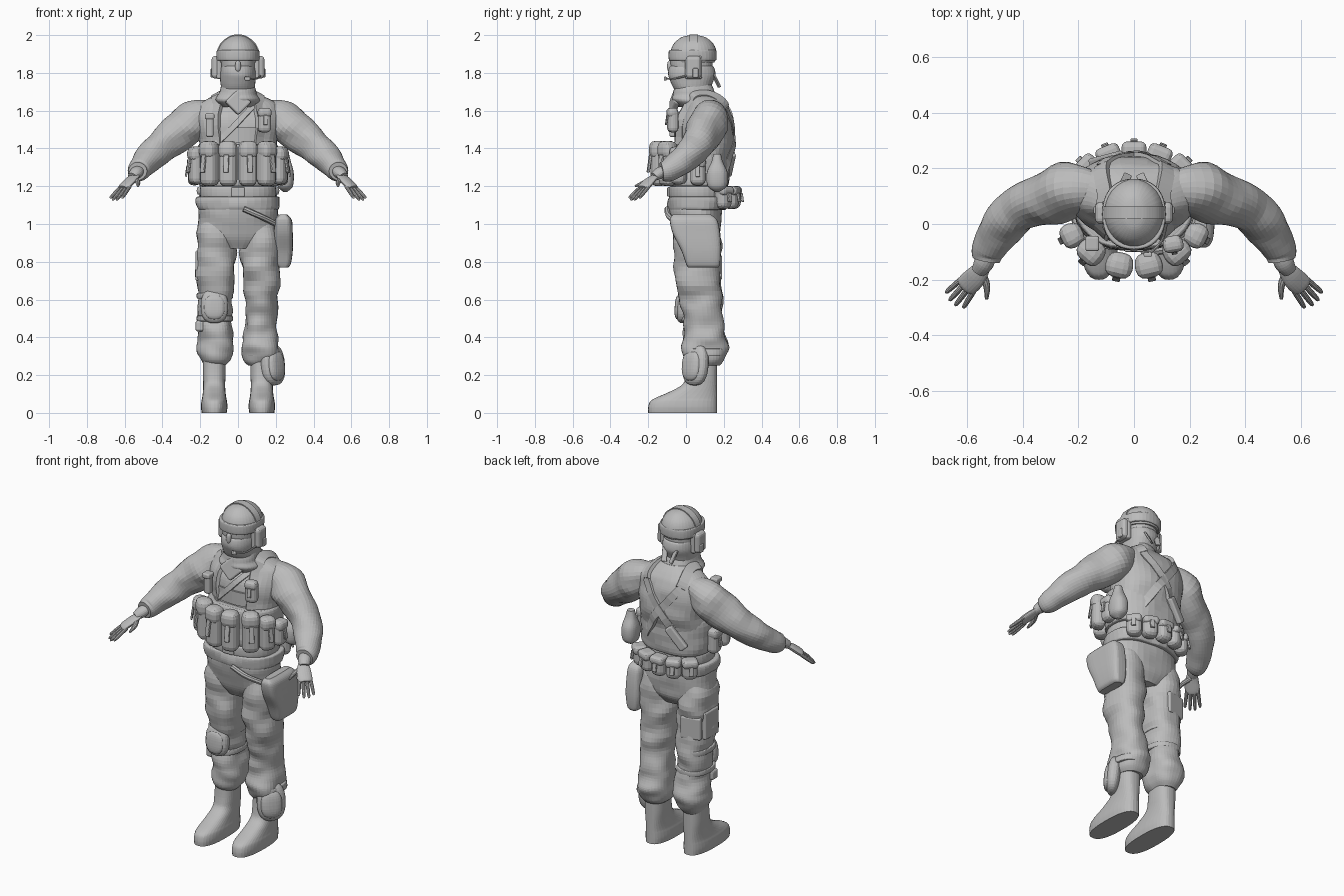
import bpy, bmesh, math
from mathutils import Vector, Matrix, noise
from mathutils.bvhtree import BVHTree

default_cube = bpy.data.objects.get("Cube")
if default_cube:
    bpy.data.objects.remove(default_cube, do_unlink=True)

grey = bpy.data.materials.new("plain grey")
grey.use_nodes = True
colour = [.5, .5, .5, 1]
grey.diffuse_color = colour
grey.node_tree.nodes["Principled BSDF"].inputs["Base Color"].default_value = colour
parts = []
up = Vector((0, 0, 1))
sides_of_body = {"left": 1, "right": -1}


def finish(name, bm):
    bmesh.ops.recalc_face_normals(bm, faces=bm.faces)
    mesh = bpy.data.meshes.new(name)
    bm.to_mesh(mesh)
    bm.free()
    mesh.materials.append(grey)
    obj = bpy.data.objects.new(name, mesh)
    bpy.context.collection.objects.link(obj)
    parts.append(obj)
    return obj


def spline(rows, steps):
    """Smooth curve through rows of any width."""
    rows = [Vector(row) for row in rows]
    ends = [rows[0]] + rows + [rows[-1]]
    curve = []
    for before, start, end, after in zip(ends, ends[1:], ends[2:], ends[3:]):
        leave, arrive = (end - before) / 2, (after - start) / 2
        for step in range(steps):
            t = step / steps
            ease = t * t * (3 - t - t)
            curve.append(start.lerp(end, ease) + leave * t * (1 - t) ** 2 - arrive * t * t * (1 - t))
    return curve + [rows[-1]]


def skin(name, rings):
    """Bridge equal rings of points and cap both ends."""
    bm = bmesh.new()
    loops = [[bm.verts.new(point) for point in ring] for ring in rings]
    for low, high in zip(loops, loops[1:]):
        for i in range(len(low)):
            bm.faces.new((low[i - 1], low[i], high[i], high[i - 1]))
    bm.faces.new(loops[0])
    bm.faces.new(loops[-1])
    return finish(name, bm)


def oval(middle, side, other, power, folds, count):
    """Squarish oval ring, roughened where cloth folds."""
    ring = []
    for i in range(count):
        angle = math.tau * i / count
        c, s = math.cos(angle), math.sin(angle)
        out = (side * math.copysign(abs(c) ** (2 / power), c)
               + other * math.copysign(abs(s) ** (2 / power), s))
        point = middle + out
        crease = noise.noise(Vector((point.x * 8, point.y * 8, point.z * 13)))
        ring.append(point + out.normalized() * folds * crease)
    return ring


def stack(name, rows, x=0, power=2.3, folds=0):
    """Upright body from rows of height, y, half width and half depth."""
    return skin(name, [oval(Vector((x, y, z)), Vector((wide, 0, 0)), Vector((0, deep, 0)), power, folds, 36)
                       for z, y, wide, deep in spline(rows, 6)])


def band(name, z, y, wide, deep, height, x=0, folds=0):
    """Belt with rounded rims."""
    rim, half = .9, height / 2
    return stack(name, [(z - half, y, wide * rim, deep * rim), (z - half * .8, y, wide, deep),
                        (z + half * .8, y, wide, deep), (z + half, y, wide * rim, deep * rim)], x, folds=folds)


def tube(name, rows, mirror=1, flat=1, folds=0, count=20):
    """Limb swept along rows of x, y, z and radius; flat squashes it vertically."""
    path = spline(rows, 5)
    rings = []
    for k, (x, y, z, radius) in enumerate(path):
        tangent = (path[min(k + 1, len(path) - 1)] - path[max(k - 1, 0)]).to_3d()
        side = tangent.cross(up).normalized()
        other = side.cross(tangent).normalized()
        ring = oval(Vector((x, y, z)), side * radius, other * radius * flat, 2, folds, count)
        rings.append([Vector((point.x * mirror, point.y, point.z)) for point in ring])
    return skin(name, rings)


def place_turned(bm, place, yaw, pitch, roll):
    spin = Matrix.Translation(place)
    for degrees, axis in ((yaw, 'Z'), (roll, 'Y'), (pitch, 'X')):
        spin = spin @ Matrix.Rotation(math.radians(degrees), 4, axis)
    bm.transform(spin)


def block(name, place, size, yaw=0, pitch=0, roll=0, soft=.3):
    """Rounded box; soft is the bevel as a share of the thinnest side."""
    bm = bmesh.new()
    bmesh.ops.create_cube(bm, size=1)
    bmesh.ops.scale(bm, vec=size, verts=bm.verts)
    bmesh.ops.bevel(bm, geom=bm.edges[:], offset=min(size) * soft, segments=3, profile=.5, affect='EDGES')
    place_turned(bm, place, yaw, pitch, roll)
    return finish(name, bm)


def pad(name, place, size, yaw=0, pitch=0, roll=0):
    """Oval cushion with a blunt rim."""
    bm = bmesh.new()
    bmesh.ops.create_uvsphere(bm, u_segments=24, v_segments=16, radius=.5)
    for vert in bm.verts:
        for axis in range(3):
            vert.co[axis] = math.copysign(abs(vert.co[axis] * 2) ** .8 / 2, vert.co[axis])
    bmesh.ops.scale(bm, vec=size, verts=bm.verts)
    place_turned(bm, place, yaw, pitch, roll)
    return finish(name, bm)


def pouch(name, place, size, yaw):
    """Rounded pouch with a closing flap and a pull tab on its outer side."""
    wide, deep, high = size
    turn = Matrix.Rotation(math.radians(yaw), 3, 'Z')
    block(name, place, size, yaw, soft=.4)
    block(name + " flap", Vector(place) + turn @ Vector((0, -deep * .08, high * .3)),
          (wide * 1.05, deep, high * .4), yaw, soft=.4)
    block(name + " tab", Vector(place) + turn @ Vector((0, -deep * .6, 0)),
          (wide * .3, deep * .15, high * .4), yaw, pitch=-8)


def pouch_row(name, angles, wide, deep, z, size):
    """Pouches around the waist; angles run from the front towards the left."""
    for number, angle in enumerate(angles):
        turn = math.radians(angle)
        pouch(f"{name} {number}", (wide * math.sin(turn), .07 - deep * math.cos(turn), z), size, angle)


def strap(name, points, width, base, centre, thick=.01):
    """Flat band laid on the surface of another part."""
    tree = BVHTree.FromPolygons([v.co for v in base.data.vertices],
                                [tuple(face.vertices) for face in base.data.polygons])
    spots = []
    for point in spline(points, 8):
        middle = Vector((0, centre.y, min(point.z, centre.z)))
        out = (point - middle).normalized()
        spots.append((tree.ray_cast(middle + out, -out)[0] or point, out))
    rings = []
    for k, (point, out) in enumerate(spots):
        tangent = spots[min(k + 1, len(spots) - 1)][0] - spots[max(k - 1, 0)][0]
        side = tangent.cross(out).normalized() * width / 2
        lift = out * thick
        rings.append([point + side + lift, point - side + lift, point - side - lift, point + side - lift])
    return skin(name, rings)


# Torso, seat and belts
jacket = stack("jacket", [(1.1, .06, .2, .14), (1.2, .06, .18, .13), (1.3, .08, .2, .14), (1.45, .1, .21, .15),
                          (1.55, .1, .23, .14), (1.62, .11, .22, .11), (1.66, .1, .17, .09),
                          (1.7, .07, .08, .08)], folds=.01)
stack("trouser seat", [(.87, .06, .1, .09), (.93, .06, .2, .12), (1.05, .05, .215, .14), (1.13, .05, .2, .14)],
      folds=.01)
band("jacket hem", 1.11, .06, .22, .155, .07, folds=.02)
band("waist belt", 1.17, .06, .2, .15, .06)
band("vest body", 1.31, .07, .215, .16, .22, folds=.01)
block("belt buckle", (0, -.09, 1.17), (.07, .02, .05))

# Straps over the chest, shoulders and back
heart = Vector((0, .1, 1.5))
for tag, s in sides_of_body.items():
    strap(tag + " shoulder strap", [(s * .13, -.06, 1.42), (s * .12, 0, 1.63), (s * .11, .1, 1.7),
                                    (s * .1, .2, 1.6)], .055, jacket, heart)
    strap(tag + " back strap", [(s * .1, .2, 1.6), (-s * .05, .25, 1.4), (-s * .15, .2, 1.25)],
          .045, jacket, heart)
strap("chest sling", [(.1, 0, 1.65), (-.02, -.06, 1.52), (-.12, -.06, 1.43)], .03, jacket, heart, .015)
strap("chest panel", [(-.1, -.05, 1.47), (.1, -.05, 1.47)], .08, jacket, heart)
block("back strap sheath", (-.1, .235, 1.32), (.05, .03, .15), yaw=15, roll=40)

# Pouches and tools
pouch_row("front pouch", (-41, -13, 13, 41), .23, .22, 1.32, (.095, .085, .24))
pouch_row("side pouch", (-64, 64), .245, .25, 1.31, (.085, .075, .2))
pouch_row("rear pouch", (-88, 88), .23, .2, 1.28, (.08, .07, .15))
pouch_row("back pouch", (135, 158, 180, 202, 225), .23, .18, 1.14, (.085, .08, .12))
stack("canteen", [(1.17, .165, .01, .01), (1.2, .165, .04, .05), (1.27, .165, .045, .055),
                  (1.33, .165, .03, .03), (1.37, .165, .02, .02)], x=.25)
pouch("radio pouch", (.14, -.07, 1.55), (.07, .055, .13), 10)
block("torch", (-.15, -.065, 1.52), (.04, .045, .12))
block("torch head", (-.15, -.07, 1.57), (.05, .055, .03))

# Head, helmet, goggles and headset
stack("head", [(1.66, .05, .07, .07), (1.74, .04, .08, .09), (1.83, .03, .09, .11), (1.9, .03, .09, .11)])
stack("face mask", [(1.68, .04, .08, .08), (1.74, .03, .09, .107), (1.79, .03, .095, .126),
                    (1.83, .03, .09, .12), (1.84, .03, .08, .1)], folds=.006)
stack("scarf", [(1.62, .05, .09, .09), (1.655, .04, .12, .12), (1.69, .04, .1, .11), (1.74, .04, .08, .09)],
      folds=.02)
block("scarf point", (0, -.06, 1.645), (.1, .035, .1), pitch=-15, roll=45)
helmet = stack("helmet", [(1.855, .04, .1, .11), (1.88, .04, .108, .12), (1.92, .04, .106, .12),
                          (1.96, .04, .085, .1), (1.99, .04, .045, .06), (2, .04, .01, .01)], power=2)
band("goggles", 1.893, .035, .113, .126, .056)
pad("nose bridge", (0, -.085, 1.835), (.03, .03, .06))
crown = Vector((0, .04, 1.85))
strap("headset band", [crown + Vector((math.sin(turn), 0, math.cos(turn))) * .15 for turn in
                       (-1.3, -.6, 0, .6, 1.3)], .045, helmet, crown, .004)
for tag, s in sides_of_body.items():
    block(tag + " ear cup", (s * .115, .04, 1.83), (.05, .08, .12), soft=.4)
    block(tag + " ear cushion", (s * .1, .04, 1.83), (.03, .09, .125), soft=.4)
    block(tag + " ear knob", (s * .135, .05, 1.8), (.02, .03, .05))
    block(tag + " knot tail", (s * .03, .16, 1.76), (.03, .01, .08), yaw=s * 25, pitch=28)
tube("microphone arm", [(.12, .02, 1.79, .005), (.1, -.06, 1.77, .005), (.05, -.11, 1.77, .005)], count=8)
block("microphone", (.05, -.11, 1.77), (.03, .015, .02))

# Legs and boots, with a straight heel line and a rising instep
heel = .165
for tag, s in sides_of_body.items():
    stack(tag + " trouser leg", [(z, y, wide, wide + .02) for z, y, wide in (
        (1.04, .05, .08), (.9, .06, .106), (.75, .06, .1), (.6, .08, .09), (.5, .09, .085),
        (.4, .1, .092), (.34, .1, .098), (.28, .1, .085), (.25, .1, .06))], x=s * .12, folds=.02)
    stack(tag + " boot", [(z, (heel + toe) / 2, wide, (heel - toe) / 2) for z, toe, wide in (
        (0, -.2, .066), (.03, -.2, .07), (.06, -.19, .068), (.08, -.16, .064), (.11, -.09, .06),
        (.15, -.02, .058), (.2, 0, .06), (.3, .01, .06))], x=s * .126, power=2.5)

# Knee guards, holster bag and pockets
pad("right knee guard", (-.125, -.015, .565), (.145, .075, .18), pitch=-4)
pad("right knee cap", (-.125, -.04, .56), (.11, .04, .13), pitch=-4)
for z in (.5, .62):
    band("right knee strap", z, .08, .095, .112, .03, x=-.123)
block("right shin clip", (-.2, .04, .46), (.05, .06, .06))
pad("left knee guard", (.185, .05, .255), (.16, .08, .22), yaw=50, pitch=-6)
pad("left knee cap", (.2, .03, .25), (.12, .06, .16), yaw=50, pitch=-6)
band("left knee strap", .32, .1, .1, .11, .04, x=.125, folds=.01)
stack("holster bag", [(1.05, .03, .02, .1), (1.02, .04, .045, .125), (.95, .055, .05, .125), (.86, .08, .05, .105),
                      (.79, .09, .04, .09), (.77, .09, .025, .08)], x=.24, power=4)
tube("holster sling", [(.03, -.1, 1.08, .015), (.12, -.09, 1.04, .015), (.2, -.04, 1, .015)], count=8)
block("right thigh pocket", (-.15, .165, .77), (.12, .03, .13), yaw=12)
block("right cargo pocket", (-.21, .07, .78), (.03, .13, .16))

# Arms, gloves and fingers
for tag, s in sides_of_body.items():
    tube(tag + " sleeve", [(.13, .12, 1.59, .07), (.23, .12, 1.545, .105), (.33, .09, 1.47, .096), (.42, .05, 1.4, .084),
                           (.48, -.02, 1.34, .075), (.52, -.09, 1.29, .06), (.53, -.13, 1.28, .045)],
         s, folds=.016, count=30)
    tube(tag + " glove cuff", [(.52, -.1, 1.29, .03), (.54, -.14, 1.27, .036), (.56, -.17, 1.25, .026)], s, .85)
    tube(tag + " palm", [(.54, -.15, 1.26, .027), (.57, -.19, 1.23, .039), (.6, -.22, 1.2, .04),
                         (.61, -.23, 1.19, .03)], s, .45)
    for number, reach in enumerate((.9, 1.05, 1.05, .9)):
        spread = Vector((.75, .65, 0)) * (number - 1.5) * .02
        knuckle = Vector((.595, -.215, 1.2)) + spread
        point = Vector((.056, -.066, -.07)) * reach + spread * .4
        tube(f"{tag} finger {number}", [(*(knuckle + point * t), radius) for t, radius in
                                        ((0, .01), (.5, .01), (.9, .008), (1, .003))], s, count=10)
    tube(tag + " thumb", [(.55, -.17, 1.24, .014), (.53, -.22, 1.22, .013), (.53, -.27, 1.2, .006)], s, count=10)

# Smooth shading with crisp edges
for obj in bpy.context.view_layer.objects:
    obj.select_set(obj in parts)
bpy.context.view_layer.objects.active = parts[0]
bpy.ops.object.shade_smooth_by_angle(angle=math.radians(50))
